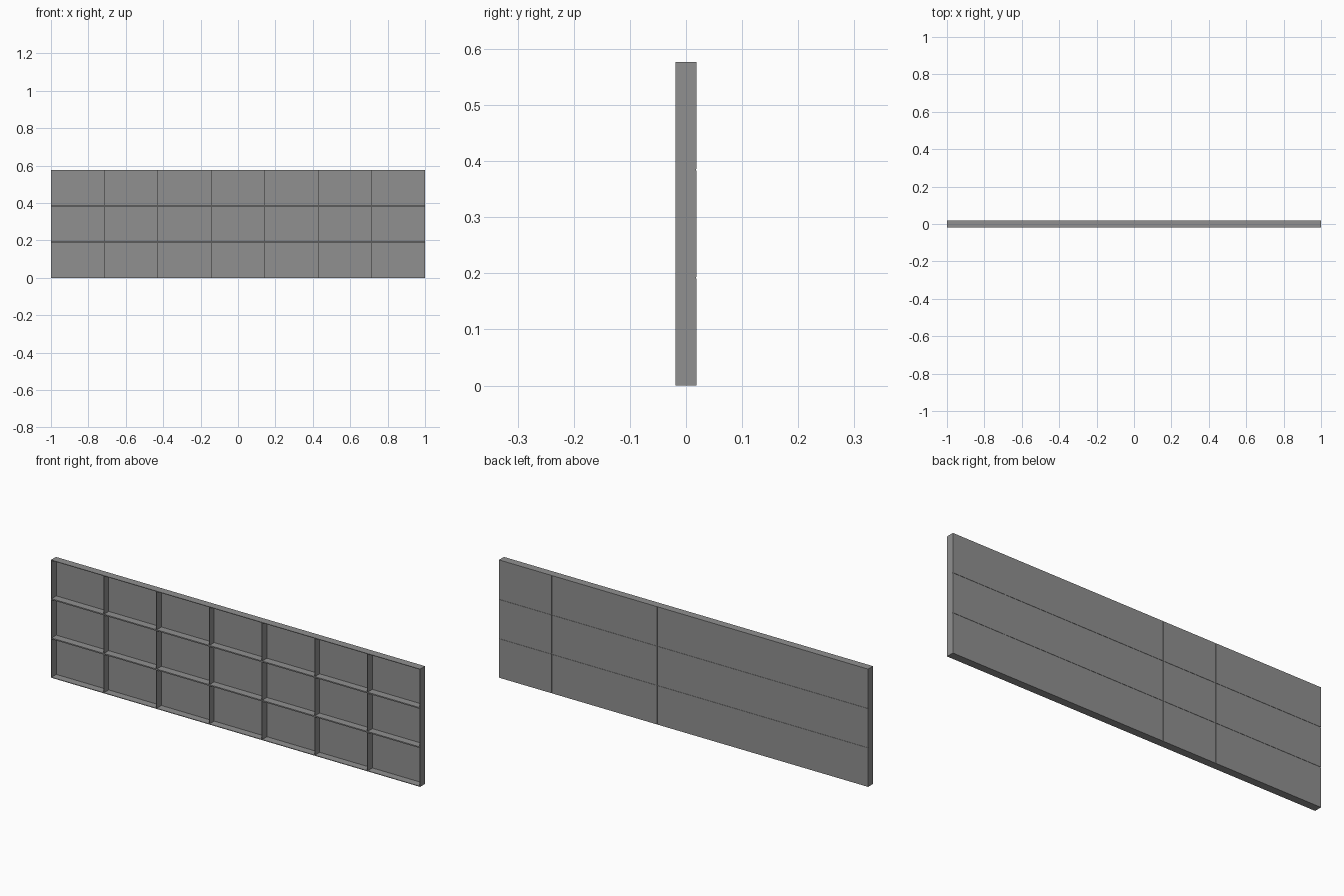
import bpy, bmesh

if "Cube" in bpy.data.objects:
    bpy.data.objects.remove(bpy.data.objects["Cube"])

W, H = 2.0, 0.577          # overall width and height
Y0, Y1 = -0.019, 0.019     # front and back
COLS, ROWS = 7, 3
TV, TH = 0.003, 0.006      # divider and shelf thickness
PLATE = 0.0015             # back plate thickness
GAP = 0.003                # seam between back plates

grey = bpy.data.materials.new("plain grey")
grey.diffuse_color = (0.28, 0.28, 0.28, 1)
grey.use_nodes = True
grey.node_tree.nodes["Principled BSDF"].inputs["Base Color"].default_value = grey.diffuse_color


def box(name, x0, x1, y0, y1, z0, z1):
    bm = bmesh.new()
    bmesh.ops.create_cube(bm, size=1)
    for v in bm.verts:
        v.co = (x1 if v.co.x > 0 else x0,
                y1 if v.co.y > 0 else y0,
                z1 if v.co.z > 0 else z0)
    me = bpy.data.meshes.new(name)
    bm.to_mesh(me)
    bm.free()
    me.materials.append(grey)
    ob = bpy.data.objects.new(name, me)
    bpy.context.collection.objects.link(ob)
    return ob


def clamp(v, lo, hi):
    return max(lo, min(hi, v))


YB = Y1 - PLATE            # frame ends where the plates begin
cw, ch = W / COLS, H / ROWS

# Upright sides and dividers
for i in range(COLS + 1):
    x = clamp(-W / 2 + i * cw, -W / 2 + TV / 2, W / 2 - TV / 2)
    name = "side_board" if i in (0, COLS) else "divider"
    box(name, x - TV / 2, x + TV / 2, Y0, YB, 0, H)

# Bottom, shelves and top, fitted between the uprights
for j in range(ROWS + 1):
    outer = j in (0, ROWS)
    t = TV if outer else TH
    z = clamp(j * ch, t / 2, H - t / 2)
    box("outer_board" if outer else "shelf", -W / 2 + TV, W / 2 - TV,
        Y0, YB, z - t / 2, z + t / 2)

# Back plates, one per compartment, with fine seams
for i in range(COLS):
    for j in range(ROWS):
        x0, z0 = -W / 2 + i * cw, j * ch
        box("back_plate",
            x0 + (0.0005 if i else 0), x0 + cw - (0.0005 if i < COLS - 1 else 0),
            YB, Y1,
            z0 + (GAP / 2 if j else 0), z0 + ch - (GAP / 2 if j < ROWS - 1 else 0))
